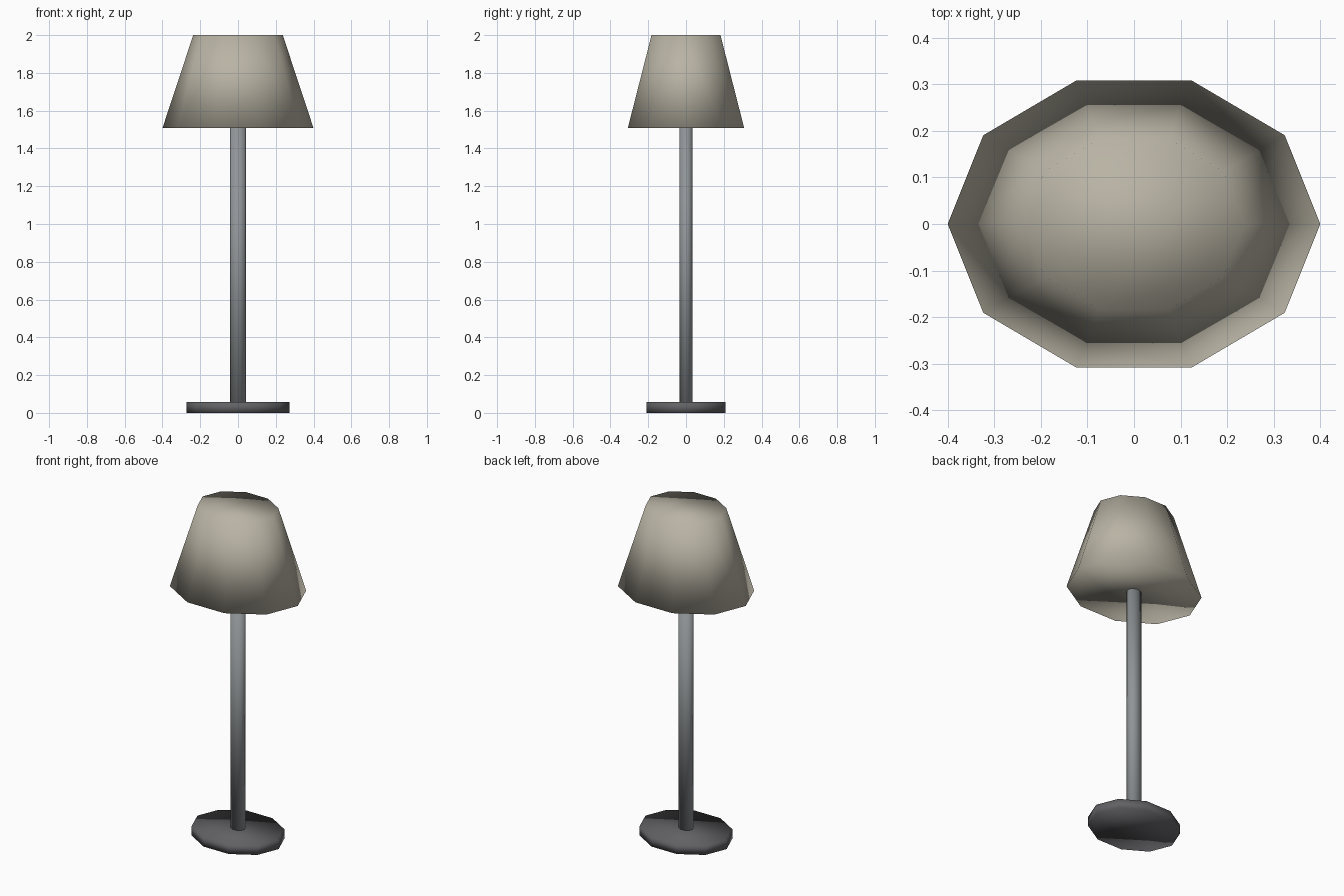
import bpy, bmesh, math
from mathutils import Matrix

if "Cube" in bpy.data.objects:
    bpy.data.objects.remove(bpy.data.objects["Cube"])

SIDES = 10
DEPTH = 0.81  # depth / width ratio of every oval ring


def oval_part(name, r_bottom, r_top, z0, z1, colour):
    """Closed ten-sided oval frustum with fully smooth normals."""
    bm = bmesh.new()
    place = (Matrix.Translation((0, 0, (z0 + z1) / 2))
             @ Matrix.Diagonal((1, DEPTH, 1, 1))
             @ Matrix.Rotation(math.pi / 2, 4, 'Z'))
    bmesh.ops.create_cone(bm, cap_ends=True, cap_tris=False, segments=SIDES,
                          radius1=r_bottom, radius2=r_top,
                          depth=z1 - z0, matrix=place)
    for f in bm.faces:
        f.smooth = True
    mesh = bpy.data.meshes.new(name)
    bm.to_mesh(mesh)
    bm.free()
    mat = bpy.data.materials.new(name + "_colour")
    mat.diffuse_color = (*colour, 1)
    mat.use_nodes = True
    mat.node_tree.nodes["Principled BSDF"].inputs["Base Color"].default_value = mat.diffuse_color
    mesh.materials.append(mat)
    obj = bpy.data.objects.new(name, mesh)
    bpy.context.collection.objects.link(obj)
    return obj


# Base plate
oval_part("base", 0.272, 0.272, 0.0, 0.057, (0.12, 0.12, 0.13))
# Upright pole
oval_part("pole", 0.0435, 0.0435, 0.057, 1.507, (0.28, 0.30, 0.31))
# Tapered shade, closed top and bottom
oval_part("shade", 0.40, 0.237, 1.507, 2.0, (0.48, 0.45, 0.37))
